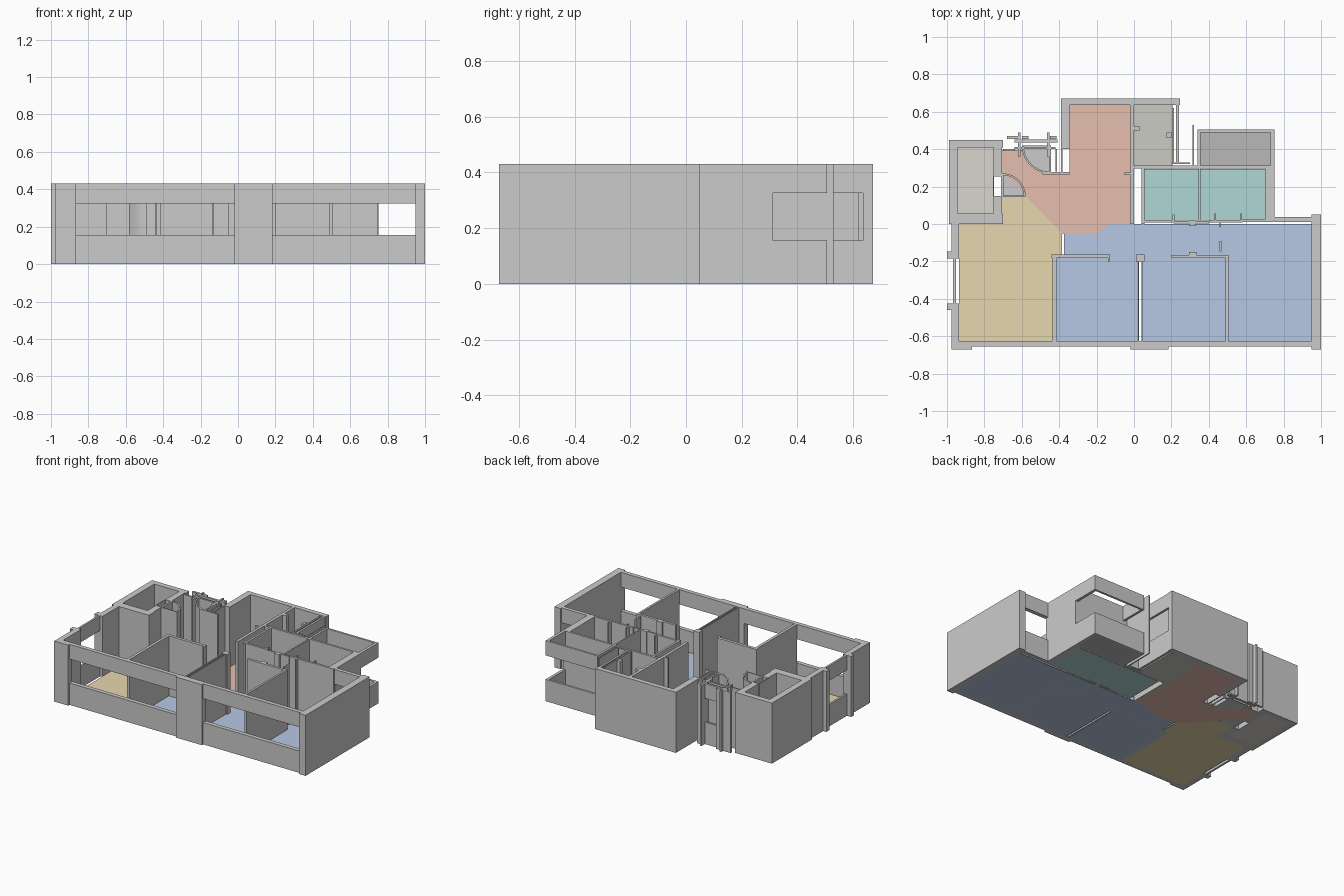
import bpy, bmesh, math

H, SILL, HEAD, FLOOR = 0.43, 0.155, 0.325, 0.004


def finish(name, bm, color=None):
    bmesh.ops.recalc_face_normals(bm, faces=bm.faces)
    me = bpy.data.meshes.new(name)
    bm.to_mesh(me)
    bm.free()
    ob = bpy.data.objects.new(name, me)
    bpy.context.collection.objects.link(ob)
    if color:
        mat = bpy.data.materials.new(name + "_color")
        mat.diffuse_color = (*color, 1)
        me.materials.append(mat)
    return ob


def prism(bm, pts, z0, z1):
    low = [bm.verts.new((x, y, z0)) for x, y in pts]
    top = [bm.verts.new((x, y, z1)) for x, y in pts]
    bm.faces.new(low[::-1])
    bm.faces.new(top)
    n = len(pts)
    for i in range(n):
        j = (i + 1) % n
        bm.faces.new((low[i], low[j], top[j], top[i]))


def rect(x0, x1, y0, y1):
    return [(x0, y0), (x1, y0), (x1, y1), (x0, y1)]


def walls(name, rects, spans=((0, H),)):
    bm = bmesh.new()
    for r in rects:
        for z0, z1 in spans:
            prism(bm, rect(*r), z0, z1)
    return finish(name, bm)


def floor(name, polys, color=None):
    bm = bmesh.new()
    for p in polys:
        prism(bm, p, 0, FLOOR)
    return finish(name, bm, color)


def arc_wall(name, cx, cy, r, a0, a1, t=0.01, n=10):
    ang = [math.radians(a0 + (a1 - a0) * i / n) for i in range(n + 1)]
    outer = [(cx + r * math.cos(a), cy + r * math.sin(a)) for a in ang]
    inner = [(cx + (r - t) * math.cos(a), cy + (r - t) * math.sin(a)) for a in ang]
    bm = bmesh.new()
    prism(bm, outer + inner[::-1], 0, H)
    finish(name, bm)
    floor(name + "_floor", [[(cx, cy)] + inner])


# Room floors
floor("living_floor", [[(-0.935, -0.625), (-0.435, -0.625), (-0.435, -0.17), (-0.385, -0.17),
                        (-0.385, -0.05), (-0.58, 0.15), (-0.705, 0.15), (-0.705, 0),
                        (-0.935, 0)]], (0.8, 0.68, 0.42))
floor("hall_floor", [[(-0.345, 0.635), (-0.02, 0.635), (-0.02, 0), (-0.13, 0), (-0.19, -0.05),
                      (-0.385, -0.05), (-0.58, 0.15), (-0.58, 0.17), (-0.705, 0.27),
                      (-0.705, 0.395), (-0.6, 0.395), (-0.56, 0.32), (-0.45, 0.27),
                      (-0.345, 0.27)]], (0.78, 0.52, 0.43))
floor("bedroom_floors", [rect(-0.415, 0.02, -0.625, -0.18), rect(0.045, 0.49, -0.625, -0.18),
                         rect(0.505, 0.955, -0.625, -0.18),
                         [(-0.375, -0.18), (0.955, -0.18), (0.955, 0), (-0.13, 0),
                          (-0.19, -0.05), (-0.375, -0.05)]], (0.47, 0.58, 0.775))
floor("bathroom_floors", [rect(0.055, 0.345, 0.02, 0.295), rect(0.355, 0.7, 0.02, 0.295)],
      (0.43, 0.68, 0.66))
floor("kitchen_floor", [rect(0, 0.205, 0.31, 0.635)], (0.6, 0.6, 0.55))
floor("balcony_floor", [rect(0.355, 0.73, 0.31, 0.49)], (0.48, 0.48, 0.48))
floor("shaft_floor", [rect(-0.945, -0.75, 0.055, 0.41)], (0.7, 0.67, 0.62))

# Full-height outer walls and corner piers
walls("outer_walls", [
    (-0.975, -0.935, -0.67, -0.425), (-0.975, -0.865, -0.67, -0.625),
    (-1, -0.935, -0.46, -0.425), (-1, -0.935, -0.185, -0.147), (-0.975, -0.935, -0.15, 0.01),
    (-0.02, 0.185, -0.67, -0.625), (0.95, 1, -0.67, 0.05),
    (-0.39, 0.245, 0.635, 0.67), (-0.39, -0.345, 0.40, 0.67),
    (-0.02, 0, 0, 0.635), (0.70, 0.75, 0.02, 0.31)])

# Rear left shaft room with a side door recess
walls("shaft_walls", [
    (-0.99, -0.945, 0, 0.45), (-0.945, -0.70, 0, 0.055), (-0.945, -0.70, 0.41, 0.45),
    (-0.75, -0.705, 0.055, 0.15), (-0.75, -0.705, 0.255, 0.41),
    (-0.755, -0.748, 0.15, 0.255), (-0.71, -0.704, 0.15, 0.255)])

# Strips below and above the window openings
walls("window_sills_and_lintels", [
    (-0.865, -0.02, -0.655, -0.625), (0.185, 0.95, -0.655, -0.625),
    (-0.967, -0.953, -0.425, -0.185), (0.75, 0.95, 0.01, 0.038),
    (0.225, 0.24, 0.33, 0.635)], ((0, SILL), (HEAD, H)))
walls("balcony_parapet_and_lintel", [
    (0.34, 0.355, 0.31, 0.505), (0.73, 0.75, 0.31, 0.505), (0.34, 0.75, 0.49, 0.505)],
    ((0, SILL), (HEAD, H)))

# Partitions between the rooms
walls("bedroom_partitions", [
    (-0.435, -0.415, -0.625, -0.165), (-0.44, -0.13, -0.183, -0.162), (-0.14, -0.13, -0.2, -0.16),
    (0.022, 0.028, -0.625, -0.18), (0.04, 0.046, -0.625, -0.18), (0.01, 0.055, -0.2, -0.163),
    (0.49, 0.505, -0.625, -0.165), (0.2, 0.505, -0.183, -0.165), (0.295, 0.335, -0.183, -0.15)])
walls("bathroom_partitions", [
    (0.04, 0.055, 0, 0.31), (0.345, 0.355, 0.02, 0.31), (0.04, 0.21, 0.007, 0.022),
    (0.21, 0.40, 0.003, 0.015), (0.40, 0.58, 0.007, 0.022), (0.58, 0.745, 0.01, 0.025),
    (0.207, 0.217, 0.01, 0.05), (0.43, 0.438, 0.01, 0.055), (0.57, 0.578, 0.01, 0.055),
    (0.295, 0.33, -0.01, 0.02), (0, 0.75, 0.297, 0.312)])
walls("kitchen_partitions", [
    (0.205, 0.215, 0.32, 0.62), (0.2, 0.3, 0.32, 0.33), (0.312, 0.32, 0.31, 0.53),
    (0.0, 0.03, 0.5, 0.525), (0.175, 0.2, 0.46, 0.49), (-0.05, -0.02, 0.262, 0.275)])

# Thin door leaves in the corridor
walls("corridor_doors", [(0.457, 0.468, -0.148, -0.09), (0.458, 0.466, -0.015, 0.015)])

# Entrance screens: rounded walls, cross panels and posts
arc_wall("entrance_curve_small", -0.70, 0.15, 0.12, 0, 90)
arc_wall("entrance_curve_large", -0.45, 0.42, 0.15, 180, 270)
walls("entrance_panels", [
    (-0.705, -0.58, 0.145, 0.152), (-0.705, -0.697, 0.15, 0.27), (-0.70, -0.635, 0.39, 0.40),
    (-0.49, -0.345, 0.265, 0.277), (-0.455, -0.445, 0.27, 0.42), (-0.64, -0.42, 0.40, 0.412),
    (-0.39, -0.383, 0.27, 0.40), (-0.42, -0.412, 0.28, 0.40)])
walls("entrance_screens", [(-0.64, -0.41, 0.437, 0.452)], ((0, SILL), (HEAD, H)))
walls("entrance_posts", [
    (x, x + 0.012, 0.36, 0.49) for x in (-0.62, -0.465)] + [
    (x, x + 0.035, 0.455, 0.47) for x in (-0.68, -0.645, -0.60, -0.45)])
